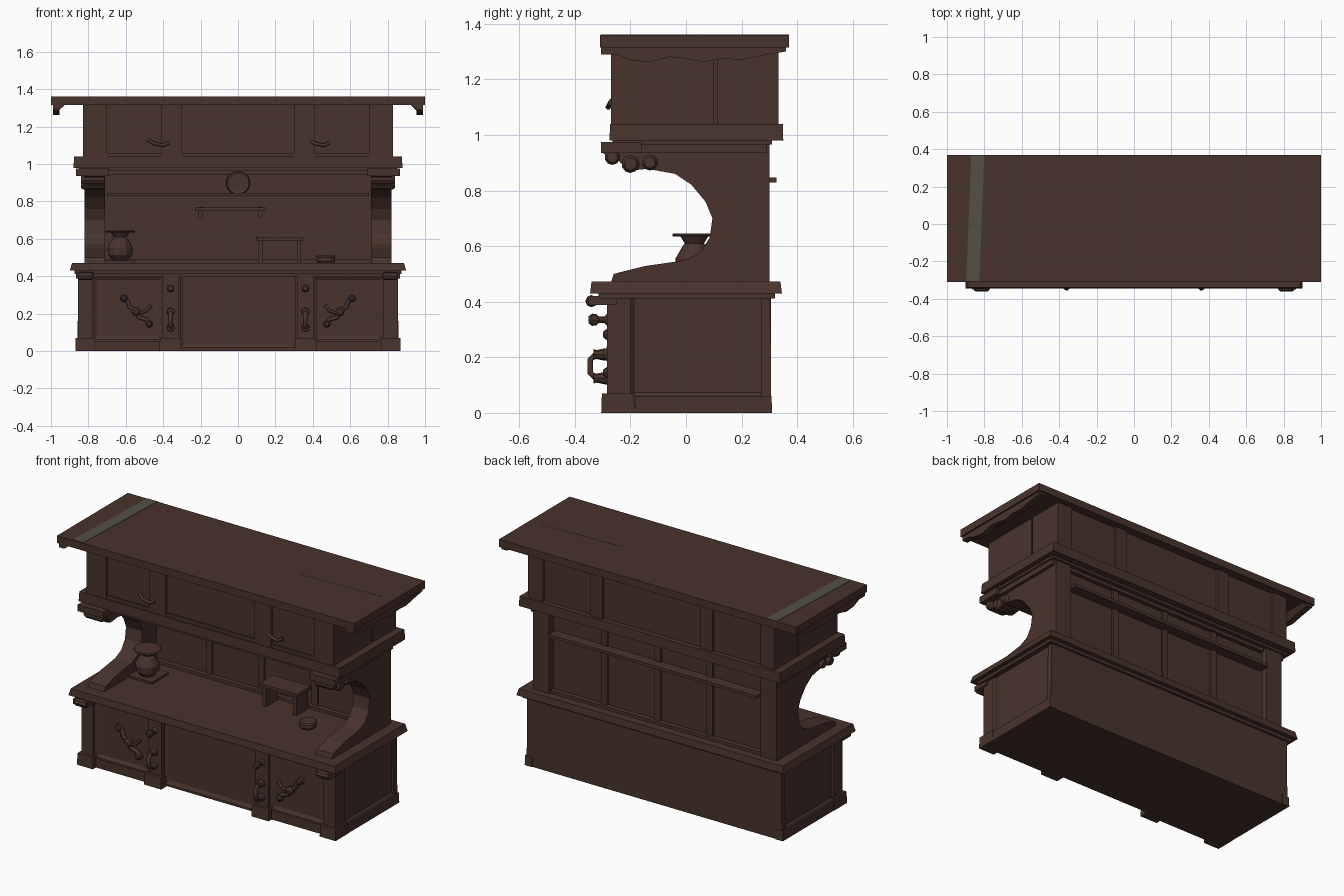
import bpy, bmesh, math
from mathutils import Vector, Matrix

if "Cube" in bpy.data.objects:
    bpy.data.objects.remove(bpy.data.objects["Cube"], do_unlink=True)


def material(name, colour):
    m = bpy.data.materials.new(name)
    m.use_nodes = True
    m.diffuse_color = colour
    m.node_tree.nodes["Principled BSDF"].inputs["Base Color"].default_value = colour
    return m


WOOD = material("dark brown wood", (0.066, 0.033, 0.025, 1))
GREY = material("grey weathered wood", (0.088, 0.080, 0.060, 1))


def finish(name, bm, mat=WOOD):
    bmesh.ops.recalc_face_normals(bm, faces=bm.faces)
    mesh = bpy.data.meshes.new(name)
    bm.to_mesh(mesh)
    bm.free()
    mesh.materials.append(mat)
    ob = bpy.data.objects.new(name, mesh)
    bpy.context.collection.objects.link(ob)
    return ob


def box(name, x, y, z, taper=1.0, panel=None, mat=WOOD):
    """Box from ranges; taper scales the top, panel=(direction, rim, depth) sinks a face."""
    bm = bmesh.new()
    bmesh.ops.create_cube(bm, size=1)
    for v in bm.verts:
        k = taper if v.co.z > 0 else 1
        v.co = [(r[0] + r[1]) / 2 + c * s * (r[1] - r[0])
                for r, c, s in zip((x, y, z), v.co, (k, k, 1))]
    if panel:
        bm.normal_update()
        side = [f for f in bm.faces if f.normal.dot(Vector(panel[0])) > 0.9]
        bmesh.ops.inset_region(bm, faces=side, thickness=panel[1], depth=0)
        for v in side[0].verts:
            v.co -= Vector(panel[0]) * panel[2]
    return finish(name, bm, mat)


def profile(name, points, x):
    """Extrude a (y, z) outline along x."""
    bm = bmesh.new()
    face = bm.faces.new([bm.verts.new((x[0], y, z)) for y, z in points])
    new = bmesh.ops.extrude_face_region(bm, geom=[face])["geom"]
    for v in new:
        if isinstance(v, bmesh.types.BMVert):
            v.co.x = x[1]
    return finish(name, bm)


def lathe(name, points, centre, axis="Z", sides=12):
    """Turn a (radius, height) outline about an axis."""
    bm = bmesh.new()
    rings = [[bm.verts.new((r * math.cos(a), r * math.sin(a), h))
              for a in (2 * math.pi * i / sides for i in range(sides))] for r, h in points]
    for lo, hi in zip(rings, rings[1:]):
        for i in range(sides):
            j = (i + 1) % sides
            bm.faces.new((lo[i], lo[j], hi[j], hi[i]))
    bm.faces.new(rings[0])
    bm.faces.new(rings[-1])
    turn = {"Z": Matrix(), "Y": Matrix.Rotation(math.pi / 2, 4, "X"),
            "X": Matrix.Rotation(math.pi / 2, 4, "Y")}[axis]
    bm.transform(Matrix.Translation(centre) @ turn)
    return finish(name, bm)


def tube(name, points, radius):
    curve = bpy.data.curves.new(name, "CURVE")
    curve.dimensions = "3D"
    curve.bevel_depth, curve.bevel_resolution = radius, 1
    curve.use_fill_caps = True
    spline = curve.splines.new("POLY")
    spline.points.add(len(points) - 1)
    for p, co in zip(spline.points, points):
        p.co = (*co, 1)
    ob = bpy.data.objects.new(name + "_path", curve)
    bpy.context.collection.objects.link(ob)
    bm = bmesh.new()
    bm.from_mesh(bpy.data.meshes.new_from_object(ob))
    bpy.data.objects.remove(ob)
    return finish(name, bm)


def span(s, a, b):
    return tuple(sorted((s * a, s * b)))


FRONT = (0, -1, 0)

# Base cabinet
box("base_carcass", (-0.84, 0.84), (-0.25, 0.30), (0, 0.43))
box("base_back", (-0.86, 0.86), (0.27, 0.305), (0, 0.43), 0.99)
box("centre_panel", (-0.31, 0.31), (-0.265, -0.24), (0.02, 0.42), panel=(FRONT, 0.03, 0.012))
box("front_top_rail", (-0.84, 0.84), (-0.275, -0.24), (0.395, 0.43))
box("counter", (-0.90, 0.90), (-0.345, 0.345), (0.43, 0.472), 0.985)
box("counter_moulding", (-0.875, 0.875), (-0.315, 0.32), (0.412, 0.432))

# Upper cabinet and roof
box("middle_shelf", (-0.88, 0.88), (-0.275, 0.35), (0.98, 1.04), 0.995)
box("under_shelf_moulding", (-0.85, 0.85), (-0.265, 0.31), (0.965, 0.985))
box("upper_box", (-0.815, 0.815), (-0.255, 0.318), (1.03, 1.32))
box("upper_front_foot", (-0.82, 0.82), (-0.265, -0.25), (1.04, 1.06))
box("roof", (-1, 1), (-0.31, 0.37), (1.315, 1.36))
strip = box("roof_strip", (-0.885, -0.815), (-0.305, 0.37), (1.358, 1.362), mat=GREY)
for v in strip.data.vertices:
    v.co.x += 0.012 * v.co.y / 0.3
crack = box("roof_crack", (0.40, 0.92), (0.045, 0.06), (1.358, 1.361))
for v in crack.data.vertices:
    v.co.y += 0.02 if v.co.x > 0.6 else 0

# Hutch back wall, planks and rails
box("back_wall", (-0.74, 0.74), (0.23, 0.26), (0.46, 0.98))
box("wall_ledge", (-0.70, 0.70), (0.17, 0.325), (0.828, 0.846))
box("wall_top_rail", (-0.70, 0.70), (0.205, 0.285), (0.945, 0.98))
box("wall_bottom_rail", (-0.72, 0.72), (0.20, 0.29), (0.47, 0.49))
for x in (-0.35, 0, 0.36):
    box("wall_batten", (x - 0.02, x + 0.02), (0.222, 0.272), (0.49, 0.95))
lathe("round_plate", [(0.05, -0.01), (0.065, 0), (0.06, 0.012), (0.045, 0.006)],
      (0, 0.21, 0.90), "Y", 14)
box("hanging_bar", (-0.23, 0.15), (0.16, 0.20), (0.75, 0.768))
for x in (-0.20, 0.12):
    box("bar_bracket", (x - 0.01, x + 0.01), (0.17, 0.235), (0.715, 0.77))

# Curved end panel outline, in y and z
GABLE = [(0.30, 0.47), (0.30, 0.97), (-0.30, 0.97), (-0.30, 0.935), (-0.24, 0.905),
         (-0.21, 0.87), (-0.14, 0.878), (-0.04, 0.86), (0.02, 0.82), (0.07, 0.76),
         (0.095, 0.70), (0.085, 0.63), (0.05, 0.575), (-0.01, 0.548), (-0.15, 0.528),
         (-0.26, 0.50), (-0.27, 0.47)]
# Wavy roof apron outline
WAVE = [(0.36, 1.32), (-0.305, 1.32), (-0.305, 1.29), (-0.25, 1.29), (-0.20, 1.268),
        (-0.13, 1.262), (-0.06, 1.28), (0.0, 1.275), (0.06, 1.262), (0.13, 1.275),
        (0.20, 1.27), (0.27, 1.285), (0.36, 1.30)]

for s in (-1, 1):
    SIDE = (s, 0, 0)
    # End panels and scroll brackets
    profile("end_panel", GABLE, span(s, 0.71, 0.82))
    box("bracket_cap", span(s, 0.69, 0.865), (-0.305, -0.16), (0.935, 0.975))
    for y, z, r in ((-0.265, 0.92, 0.028), (-0.20, 0.895, 0.032), (-0.13, 0.90, 0.028)):
        lathe("bracket_scroll", [(r * 0.7, -0.065), (r, -0.05), (r, 0.05), (r * 0.7, 0.065)],
              (s * 0.775, y, z), "X", 10)
    box("end_top_trim", span(s, 0.80, 0.84), (-0.16, 0.29), (0.935, 0.975))

    # Roof aprons
    apron = profile("roof_apron", WAVE, span(s, 0.92, 0.99))
    for v in apron.data.vertices:
        if v.co.z < 1.30 and abs(v.co.x) < 0.95:
            v.co.x = s * 0.955

    # Upper posts
    for a, b in ((0.70, 0.83), (0.30, 0.41)):
        box("upper_front_post", span(s, a, b), (-0.27, -0.24), (1.04, 1.315))
        box("upper_back_post", span(s, a + 0.03, b), (0.30, 0.333), (1.04, 1.315))
    for y in ((-0.26, 0.10), (0.112, 0.33)):
        box("upper_side_board", span(s, 0.80, 0.83), y, (1.04, 1.315))

    # Hooks on the upper front
    hx = 0.43 * s
    tube("coat_hook", [(hx - 0.05, -0.26, 1.13), (hx - 0.02, -0.275, 1.11),
                       (hx + 0.03, -0.28, 1.10), (hx + 0.06, -0.27, 1.115)], 0.010)

    # Base posts with feet
    for a, b in ((0.775, 0.855), (0.315, 0.405)):
        box("front_post", span(s, a, b), (-0.285, -0.20), (0.05, 0.43))
        box("post_foot", span(s, a - 0.012, b + 0.015), (-0.305, -0.185), (0, 0.07), 0.96)
    box("post_capital", span(s, 0.77, 0.865), (-0.35, -0.25), (0.388, 0.42))
    lathe("capital_scroll", [(0.015, -0.04), (0.022, -0.03), (0.022, 0.03), (0.015, 0.04)],
          (s * 0.815, -0.34, 0.402), "X", 8)

    # Side panel of the base
    box("base_side", span(s, 0.82, 0.855), (-0.20, 0.305), (0.06, 0.43),
        panel=(SIDE, 0.018, 0.010))
    box("base_side_plinth", span(s, 0.82, 0.868), (-0.185, 0.31), (0, 0.06), 0.99)

    # Door with ornamental handle
    box("cabinet_door", span(s, 0.405, 0.775), (-0.27, -0.24), (0.06, 0.40),
        panel=(FRONT, 0.028, 0.012))
    box("door_plinth", span(s, 0.405, 0.775), (-0.275, -0.24), (0, 0.055))
    path = [(0.62, 0.29), (0.59, 0.27), (0.58, 0.235), (0.545, 0.215),
            (0.53, 0.18), (0.49, 0.17), (0.47, 0.14)]
    tube("door_ornament", [(s * x, -0.272, z) for x, z in path], 0.013)
    for x, z, r in ((0.61, 0.282, 0.02), (0.545, 0.21, 0.024), (0.475, 0.145, 0.02)):
        lathe("ornament_boss", [(r, -0.01), (r, 0.015), (r * 0.5, 0.028)],
              (s * x, -0.27, z), "Y", 8)
    tube("ornament_curl", [(s * 0.53, -0.272, 0.20), (s * 0.49, -0.28, 0.215),
                           (s * 0.465, -0.275, 0.245)], 0.009)

    # Post knob and pull handle
    kx = 0.36 * s
    lathe("post_knob", [(0.022, 0), (0.011, 0.012), (0.011, 0.03), (0.02, 0.04),
                        (0.022, 0.055), (0.012, 0.068)], (kx, -0.283, 0.335), "Y", 8)
    tube("pull_handle", [(kx, -0.28, 0.21), (kx, -0.325, 0.21), (kx, -0.345, 0.19),
                         (kx, -0.345, 0.145), (kx, -0.325, 0.125), (kx, -0.28, 0.125)], 0.012)
    for z in (0.21, 0.125):
        lathe("handle_mount", [(0.022, 0), (0.022, 0.01), (0.016, 0.04), (0.02, 0.05)],
              (kx, -0.283, z), "Y", 8)

# Jug with a flat lid on a slab
box("jug_slab", (-0.71, -0.55), (-0.04, 0.12), (0.47, 0.485))
lathe("jug", [(0.04, 0), (0.065, 0.03), (0.068, 0.07), (0.045, 0.11), (0.035, 0.125),
              (0.05, 0.15)], (-0.63, 0.03, 0.485))
lathe("jug_lid", [(0.075, 0), (0.08, 0.006), (0.075, 0.012)], (-0.63, 0.03, 0.634))

# Small bench and bowl on the counter
box("bench_top", (0.095, 0.35), (0.07, 0.20), (0.59, 0.61))
for x in (0.11, 0.315):
    box("bench_leg", (x, x + 0.022), (0.08, 0.19), (0.47, 0.592))
lathe("bowl", [(0.04, 0), (0.05, 0.012), (0.048, 0.03), (0.052, 0.034), (0.045, 0.042)],
      (0.47, 0.0, 0.47))
